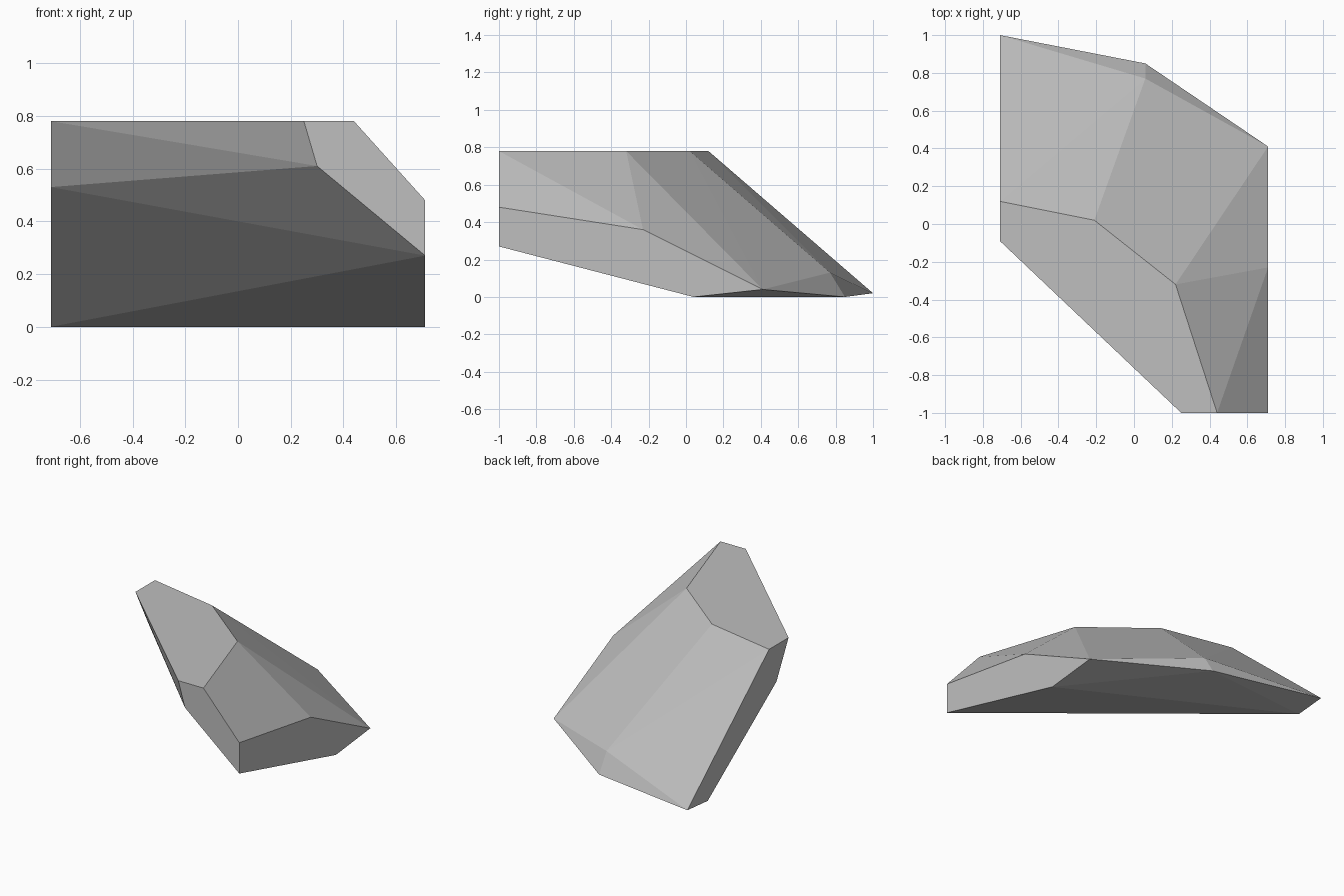
import bpy
import bmesh

# Remove the default cube
default_cube = bpy.data.objects.get("Cube")
if default_cube:
    bpy.data.objects.remove(default_cube, do_unlink=True)

# Planes that bound the chipped stone
SIDE = 0.71
FRONT = -1.0
TOP = 0.78


def make_material(name, value):
    """Create one flat grey material."""
    material = bpy.data.materials.new(name)
    material.use_nodes = True
    colour = (value, value, value, 1.0)
    material.diffuse_color = colour
    shader = material.node_tree.nodes["Principled BSDF"]
    shader.inputs["Base Color"].default_value = colour
    shader.inputs["Roughness"].default_value = 0.9
    return material


def make_hull(name, corners, material):
    """Wrap a faceted convex solid around the corner points."""
    bm = bmesh.new()
    for corner in corners:
        bm.verts.new(corner)
    bmesh.ops.convex_hull(bm, input=bm.verts)
    bmesh.ops.remove_doubles(bm, verts=bm.verts, dist=0.001)
    # Merge triangles that lie in the same flat facet
    bmesh.ops.dissolve_limit(bm, angle_limit=0.005, verts=bm.verts, edges=bm.edges)
    bmesh.ops.recalc_face_normals(bm, faces=bm.faces)
    mesh = bpy.data.meshes.new(name)
    bm.to_mesh(mesh)
    bm.free()
    mesh.materials.append(material)
    stone = bpy.data.objects.new(name, mesh)
    bpy.context.collection.objects.link(stone)
    return stone


# Outline of the flat top (x, y)
top_outline = [(-SIDE, -0.09), (-SIDE, 0.12), (-0.21, 0.02),
               (0.22, -0.32), (0.44, FRONT), (0.25, FRONT)]
corners = [(x, y, TOP) for x, y in top_outline]

# Lower corners of the upright front facet (x, z)
front_outline = [(SIDE, 0.48), (SIDE, 0.27), (0.30, 0.61)]
corners += [(x, FRONT, z) for x, z in front_outline]

# Remaining corners of the two upright side facets (y, z)
left_outline = [(-0.23, 0.36), (0.41, 0.04), (0.04, 0.0)]
right_outline = [(0.04, 0.53), (0.78, 0.0), (1.0, 0.02)]
corners += [(SIDE, y, z) for y, z in left_outline]
corners += [(-SIDE, y, z) for y, z in right_outline]

# Short ridge at the back
corners += [(0.06, 0.77, 0.13), (0.06, 0.85, 0.0)]

make_hull("faceted_rock", corners, make_material("stone_grey", 0.52))
